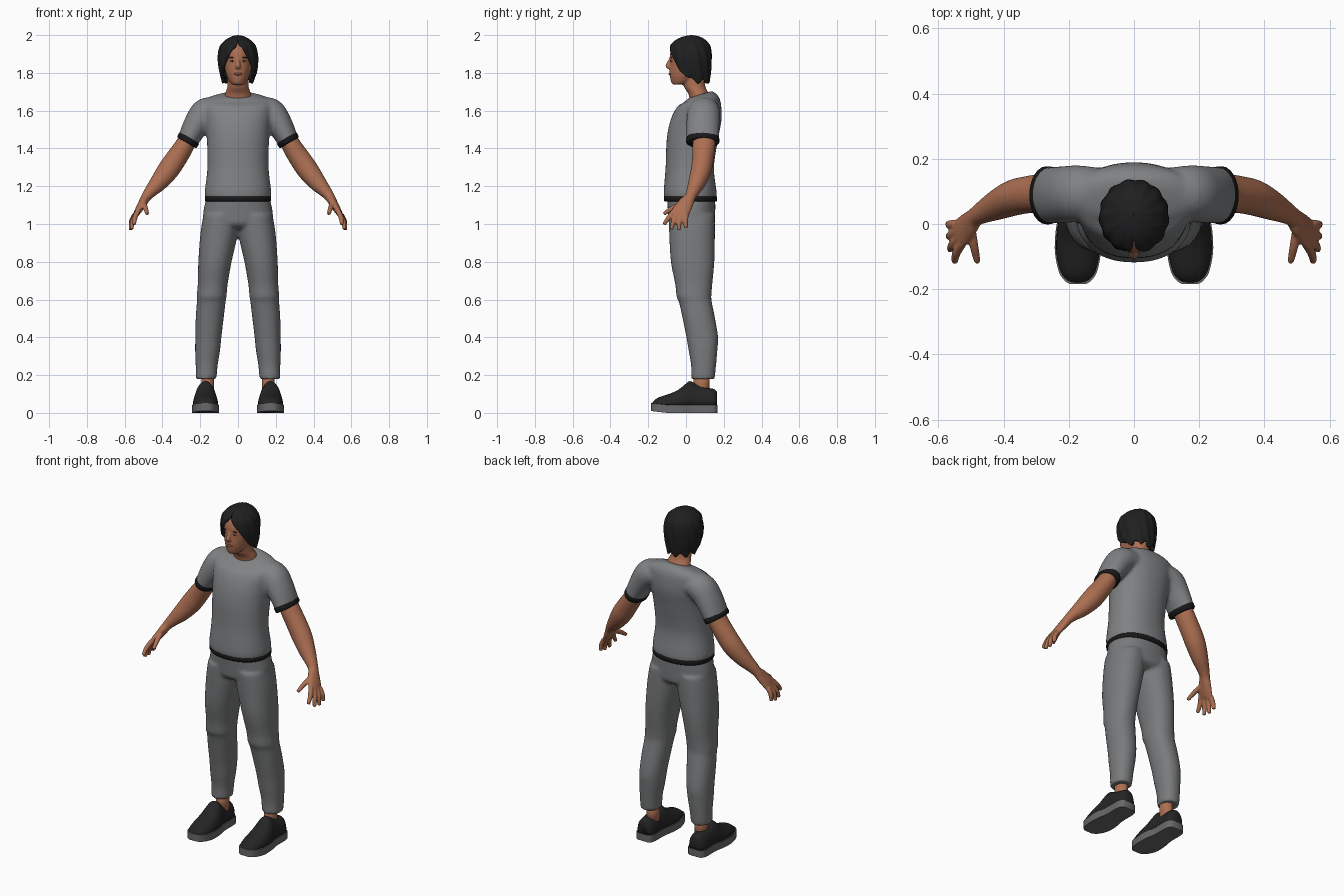
import bpy, bmesh, math
from mathutils import Vector

if "Cube" in bpy.data.objects:
    bpy.data.objects.remove(bpy.data.objects["Cube"])


def material(name, r, g, b):
    m = bpy.data.materials.new(name)
    m.diffuse_color = (r, g, b, 1)
    m.use_nodes = True
    m.node_tree.nodes["Principled BSDF"].inputs["Base Color"].default_value = m.diffuse_color
    return m


SHIRT = material("shirt_grey", .215, .222, .23)
PANTS = material("trouser_grey", .19, .195, .2)
SKIN = material("skin", .42, .16, .085)
HAIR = material("hair_black", .014, .014, .015)
SHOE = material("shoe_black", .018, .018, .019)
SOLE = material("sole_grey", .14, .14, .145)
TRIM = material("trim_black", .009, .009, .01)
LIPS = material("lips", .27, .075, .05)
EYE = material("eye_white", .4, .33, .29)


def spline(rows, k=5):
    """Catmull-Rom resampling of rows of numbers."""
    out = []
    for i in range(len(rows) - 1):
        a, b, c, d = (rows[max(0, min(len(rows) - 1, i + j))] for j in (-1, 0, 1, 2))
        for s in range(k):
            t = s / k
            out.append([.5 * (2 * q + (r - p) * t + (2 * p - 5 * q + 4 * r - u) * t * t
                              + (3 * q - p - 3 * r + u) * t ** 3)
                        for p, q, r, u in zip(a, b, c, d)])
    return out + [list(rows[-1])]


def loft(bm, rings, cyclic=True, caps=True):
    vs = [[bm.verts.new(p) for p in ring] for ring in rings]
    n = len(vs[0])
    for a, b in zip(vs, vs[1:]):
        for i in range(n if cyclic else n - 1):
            j = (i + 1) % n
            bm.faces.new((a[i], a[j], b[j], b[i]))
    if caps:
        bm.faces.new(vs[0][::-1])
        bm.faces.new(vs[-1])


def oval(z, cx, rx, cy, ry, tilt=0, n=40, p=2.2):
    """Horizontal rounded ring, optionally tilted front to back."""
    pts = []
    for i in range(n):
        a = math.tau * i / n
        c, s = math.cos(a), math.sin(a)
        y = ry * math.copysign(abs(s) ** (2 / p), s)
        pts.append((cx + rx * math.copysign(abs(c) ** (2 / p), c), cy + y, z + tilt * y))
    return pts


def tube(rows, s=1, n=24):
    """Rings along a path; rows are x, y, z, radius along y, radius across."""
    rings = []
    for i, (x, y, z, rw, rt) in enumerate(rows):
        t = (Vector(rows[min(i + 1, len(rows) - 1)][:3]) - Vector(rows[max(i - 1, 0)][:3])).normalized()
        w = Vector((0, 1, 0))
        w = (w - t * w.dot(t)).normalized()
        u = w.cross(t)
        ring = []
        for j in range(n):
            a = math.tau * j / n
            p = Vector((x, y, z)) + w * rw * math.cos(a) + u * rt * math.sin(a)
            ring.append((p.x * s, p.y, p.z))
        rings.append(ring)
    return rings


def finish(name, bm, mat, voxel=0, smooth=4, mirror=False):
    bmesh.ops.recalc_face_normals(bm, faces=bm.faces)
    for f in bm.faces:
        f.smooth = True
    me = bpy.data.meshes.new(name)
    bm.to_mesh(me)
    bm.free()
    me.materials.append(mat)
    ob = bpy.data.objects.new(name, me)
    bpy.context.collection.objects.link(ob)
    if voxel:
        m = ob.modifiers.new("blend", 'REMESH')
        m.mode, m.voxel_size, m.use_smooth_shade = 'VOXEL', voxel, True
        m = ob.modifiers.new("relax", 'SMOOTH')
        m.factor, m.iterations = .5, smooth
    if mirror:
        ob.modifiers.new("mirror", 'MIRROR').use_mirror_merge = False
    return ob


def blob(name, loc, size, mat, mirror=False):
    bm = bmesh.new()
    bmesh.ops.create_uvsphere(bm, u_segments=16, v_segments=10, radius=1)
    bmesh.ops.scale(bm, vec=size, verts=bm.verts)
    bmesh.ops.translate(bm, vec=loc, verts=bm.verts)
    return finish(name, bm, mat, mirror=mirror)


# Shirt: torso and sleeves blended together
torso = [(1.13, 0, .172, .024, .137, 0), (1.17, 0, .176, .022, .14, 0), (1.3, 0, .162, .02, .128, 0),
         (1.45, 0, .165, .034, .136, 0), (1.55, 0, .175, .053, .135, 0), (1.62, 0, .185, .07, .117, 0),
         (1.655, 0, .18, .085, .093, .1), (1.674, 0, .14, .082, .078, .2), (1.686, 0, .08, .077, .06, .3)]
sleeve = [(.09, .095, 1.6, .075, .06), (.165, .095, 1.592, .085, .078),
          (.215, .09, 1.535, .088, .07), (.268, .088, 1.437, .086, .056)]
bm = bmesh.new()
loft(bm, [oval(*r) for r in spline(torso)])
for s in (1, -1):
    loft(bm, tube(spline(sleeve), s))
finish("shirt", bm, SHIRT, .01, 5)

# Dark hem and sleeve cuffs
bm = bmesh.new()
loft(bm, [oval(z, 0, r, .024, r - .035) for z, r in ((1.12, .172), (1.125, .176), (1.143, .176), (1.148, .172))])
finish("shirt_hem", bm, TRIM)
bm = bmesh.new()
loft(bm, tube([(.257, .088, 1.456, .086, .058), (.26, .088, 1.451, .089, .06),
               (.269, .088, 1.435, .089, .06), (.272, .088, 1.43, .085, .056)]))
finish("sleeve_cuff", bm, TRIM, mirror=True)

# Trousers: hips and two legs
hips = [(.975, 0, .12, .035, .09), (1.0, 0, .18, .032, .12), (1.06, 0, .184, .03, .125), (1.14, 0, .168, .027, .128)]
leg = [(.18, .168, .055, .09, .062), (.25, .166, .058, .093, .066), (.33, .161, .066, .09, .076),
       (.4, .157, .069, .086, .084), (.5, .15, .074, .068, .086), (.585, .142, .076, .05, .087),
       (.615, .14, .079, .042, .092), (.68, .134, .079, .041, .098), (.8, .122, .088, .035, .115),
       (.95, .1, .099, .032, .121), (1.05, .09, .092, .03, .122)]
bm = bmesh.new()
loft(bm, [oval(*r) for r in spline(hips)])
for s in (1, -1):
    loft(bm, [oval(r[0], r[1] * s, *r[2:]) for r in spline(leg)])
finish("trousers", bm, PANTS, .01, 4)

# Arms with palm, fingers and thumb
arm = [(.24, .1, 1.5, .06, .045), (.28, .095, 1.42, .06, .051), (.325, .09, 1.35, .057, .056),
       (.37, .08, 1.285, .055, .057), (.42, .058, 1.22, .046, .047), (.465, .035, 1.17, .034, .033),
       (.488, .02, 1.14, .03, .026), (.505, 0, 1.11, .04, .023), (.53, -.026, 1.068, .047, .018),
       (.54, -.036, 1.05, .043, .013)]
fingers = [((.526, -.058, 1.075), (.545, -.09, 1.035), (.55, -.117, .998)),
           ((.534, -.04, 1.065), (.557, -.065, 1.015), (.564, -.078, .972)),
           ((.54, -.02, 1.055), (.562, -.035, 1.01), (.568, -.038, .967)),
           ((.546, 0, 1.05), (.564, -.002, 1.015), (.568, 0, .978)),
           ((.5, -.01, 1.11), (.49, -.07, 1.085), (.48, -.117, 1.053))]
bm = bmesh.new()
loft(bm, tube(spline(arm)))
for f in fingers:
    rows = [(*p, r, r) for p, r in zip(f, (.014, .0135, .01))]
    loft(bm, tube(spline(rows, 4), n=12))
finish("arm", bm, SKIN, .005, 2, mirror=True)

# Head with neck, nose, brow and ears
head = [(1.738, 0, .026, -.045, .024), (1.75, 0, .042, -.022, .056), (1.78, 0, .059, -.003, .082),
        (1.81, 0, .067, .006, .094), (1.85, 0, .074, .015, .1), (1.9, 0, .075, .018, .103),
        (1.94, 0, .062, .02, .09), (1.965, 0, .035, .022, .055), (1.975, 0, .012, .025, .02)]
neck = [(1.64, 0, .075, .078, .055), (1.69, 0, .068, .066, .054), (1.73, 0, .056, .045, .057),
        (1.8, 0, .055, .035, .058)]
bm = bmesh.new()
for rows in (head, neck):
    loft(bm, [oval(*r, p=2) for r in spline(rows)])
loft(bm, tube([(0, -.076, 1.882, .008, .007), (0, -.088, 1.86, .01, .009),
               (0, -.098, 1.838, .012, .014), (0, -.09, 1.827, .012, .015)], n=12))
for s in (1, -1):
    loft(bm, tube([(.072, .02, 1.82, .008, .008), (.08, .027, 1.85, .015, .008),
                   (.08, .03, 1.875, .015, .008)], s, 12))
finish("head", bm, SKIN, .005, 3)

# Face details
blob("eye", (.03, -.077, 1.863), (.012, .004, .0045), EYE, True)
blob("iris", (.03, -.0795, 1.863), (.0045, .003, .0045), HAIR, True)
blob("eyebrow", (.031, -.077, 1.881), (.017, .004, .003), HAIR, True)
blob("lips", (0, -.085, 1.794), (.023, .007, .007), LIPS)

# Hair: shell open at the face, with parted locks; last value is the half angle of the opening
hair = [(1.755, .084, .034, .09, 93), (1.8, .098, .026, .105, 64), (1.85, .105, .024, .111, 45),
        (1.89, .106, .023, .113, 31), (1.93, .099, .022, .109, 15), (1.955, .086, .022, .098, 4),
        (1.98, .058, .025, .07, 0), (1.994, .03, .028, .037, 0), (2.0, .002, .03, .002, 0)]
bm = bmesh.new()
rings = []
for z, rx, cy, ry, gap in spline(hair, 4):
    g = math.radians(max(gap, 0))
    ring = []
    for i in range(81):
        a = g + (math.tau - 2 * g) * i / 80
        lock = 1 + .022 * math.sin(13 * a + 25 * (z - 1.8))
        drop = .012 * math.sin(9 * a) * max(0, (1.8 - z) / .045)
        ring.append((rx * lock * math.sin(a), cy - ry * lock * math.cos(a), z + drop))
    rings.append(ring)
loft(bm, rings, cyclic=False, caps=False)
bmesh.ops.remove_doubles(bm, verts=bm.verts, dist=.0003)
ob = finish("hair", bm, HAIR)
m = ob.modifiers.new("thickness", 'SOLIDIFY')
m.thickness, m.offset = .018, -1

# Ankles
bm = bmesh.new()
loft(bm, [oval(z, .16, .034, .082, .042, n=20, p=2) for z in (.08, .15, .22)])
finish("ankle", bm, SKIN, mirror=True)

# Shoes: y, half width, height above the sole
last = [(-.181, .018, .008), (-.172, .035, .022), (-.145, .054, .042), (-.09, .066, .06), (-.04, .066, .083),
        (0, .061, .115), (.022, .056, .128), (.06, .053, .11), (.12, .053, .092), (.15, .046, .086),
        (.163, .03, .072)]
rows = spline(last, 3)
bm = bmesh.new()
loft(bm, [[(.172 + w * math.cos(math.pi * i / 16), y, .04 + h * math.sin(math.pi * i / 16) ** .8)
           for i in range(17)] for y, w, h in rows])
finish("shoe_upper", bm, SHOE, mirror=True)

bm = bmesh.new()
outline = [(.172 + w + .004, y) for y, w, h in rows] + [(.172 - w - .004, y) for y, w, h in reversed(rows)]
loft(bm, [[(x, y * 1.02, z + max(0, -.1 - y) * .12) for x, y in outline] for z in (0, .042)])
ob = finish("shoe_sole", bm, SOLE, mirror=True)
bpy.context.view_layer.objects.active = ob
ob.select_set(True)
bpy.ops.object.shade_smooth_by_angle(angle=math.radians(40))
